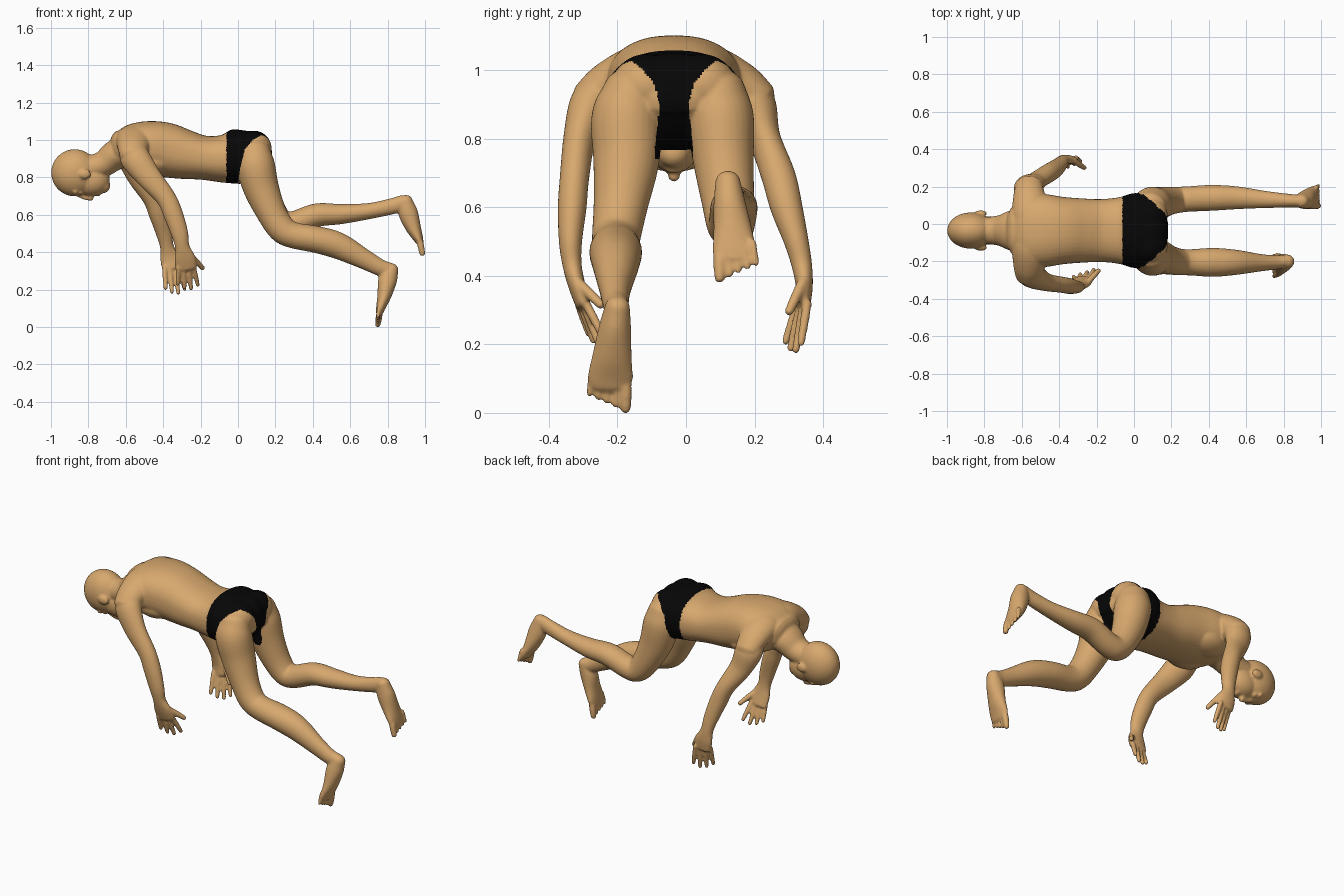
import bpy, bmesh, math
from mathutils import Vector, Matrix

MID = -0.035            # centre line of the trunk in y
bm = bmesh.new()        # all body volumes are gathered here, then fused


def material(name, rgb):
    m = bpy.data.materials.new(name)
    m.diffuse_color = (*rgb, 1)
    return m


def catmull(p, n=5):
    """Smooth a list of (x, y, z, half width, half depth) stations."""
    p = [Vector(q) for q in p]
    p = [2 * p[0] - p[1]] + p + [2 * p[-1] - p[-2]]
    out = []
    for i in range(1, len(p) - 2):
        a, b, c, d = p[i - 1:i + 3]
        for k in range(n):
            t = k / n
            out.append(0.5 * (2 * b + (c - a) * t + (2 * a - 5 * b + 4 * c - d) * t * t
                              + (3 * b - a - 3 * c + d) * t ** 3))
    return out + [p[-2]]


def tube(stations, cap=0.8, square=1.0, sides=28, across=(0, 1, 0)):
    """Loft an oval section along a path with rounded ends; width lies along across."""
    st = catmull(stations)
    pos = [Vector(s[:3]) for s in st]
    rings = []
    for i, s in enumerate(st):
        t = (pos[min(i + 1, len(st) - 1)] - pos[max(i - 1, 0)]).normalized()
        u = Vector(across)
        u = (u - t * u.dot(t)).normalized()
        rings.append((pos[i], t, u, t.cross(u), s[3], s[4]))

    def end(ring, sign):
        c, t, u, v, a, b = ring
        r = min(a, b) * cap
        return [(c + t * sign * r * math.sin(f), t, u, v, a * math.cos(f), b * math.cos(f))
                for f in (0.4, 0.8, 1.15, 1.45)]
    rings = end(rings[0], -1)[::-1] + rings + end(rings[-1], 1)
    loops = []
    for c, t, u, v, a, b in rings:
        loop = []
        for k in range(sides):
            co, si = math.cos(math.tau * k / sides), math.sin(math.tau * k / sides)
            loop.append(bm.verts.new(c + u * a * math.copysign(abs(co) ** square, co)
                                     + v * b * math.copysign(abs(si) ** square, si)))
        loops.append(loop)
    for p, q in zip(loops, loops[1:]):
        for k in range(sides):
            j = (k + 1) % sides
            bm.faces.new((p[k], p[j], q[j], q[k]))
    bm.faces.new(loops[0][::-1])
    bm.faces.new(loops[-1])


def ball(c, r):
    bmesh.ops.create_uvsphere(bm, u_segments=28, v_segments=18, radius=1,
                              matrix=Matrix.Translation(c) @ Matrix.Diagonal((*r, 1)))


def digit(a, b, r):
    """Finger or toe tapering from base a to tip b."""
    a, b = Vector(a), Vector(b)
    tube([(*a, r, r), (*a.lerp(b, 0.5), r, r), (*b, r * 0.85, r * 0.85)], sides=12)


# trunk and neck
tube([(x, MID, z, w, d) for x, z, w, d in (
    (-0.64, 0.965, 0.13, 0.085), (-0.58, 0.965, 0.19, 0.12), (-0.48, 0.96, 0.195, 0.142),
    (-0.38, 0.945, 0.18, 0.146), (-0.28, 0.922, 0.172, 0.132), (-0.18, 0.905, 0.168, 0.118),
    (-0.08, 0.9, 0.178, 0.128), (0.0, 0.912, 0.2, 0.148), (0.06, 0.93, 0.185, 0.132),
    (0.12, 0.955, 0.13, 0.1))], cap=0.55, square=0.86, sides=40)
tube([(-0.8, MID, 0.845, 0.07, 0.07), (-0.72, MID, 0.872, 0.082, 0.07),
      (-0.65, MID, 0.922, 0.11, 0.082), (-0.54, MID, 0.96, 0.13, 0.095)])

# head
ball((-0.873, MID, 0.825), (0.126, 0.097, 0.126))
ball((-0.785, MID, 0.785), (0.1, 0.076, 0.086))
ball((-0.725, MID, 0.757), (0.042, 0.045, 0.042))
tube([(-0.85, MID, 0.705, 0.01, 0.012), (-0.815, MID, 0.695, 0.012, 0.016),
      (-0.785, MID, 0.69, 0.018, 0.016)], sides=14)
ball((-0.748, MID, 0.712), (0.015, 0.027, 0.014))

for s in (-1, 1):
    ball((-0.82, MID + s * 0.092, 0.818), (0.034, 0.016, 0.026))    # ears
    ball((-0.843, MID + s * 0.036, 0.72), (0.014, 0.02, 0.014))     # eyelids
    ball((-0.87, MID + s * 0.036, 0.723), (0.016, 0.034, 0.016))    # brows
    ball((-0.46, MID + s * 0.08, 0.885), (0.13, 0.1, 0.072))        # chest
    ball((0.085, MID + s * 0.08, 0.955), (0.095, 0.1, 0.092))       # buttocks
    tube([(-0.54, MID, 1.0, 0.11, 0.085), (-0.55, MID + s * 0.1, 0.995, 0.105, 0.08),
          (-0.56, MID + s * 0.19, 0.96, 0.085, 0.066),
          (-0.56, MID + s * 0.245, 0.92, 0.072, 0.055)], across=(1, 0, 0))  # shoulders
ball((0.085, MID, 0.955), (0.095, 0.12, 0.095))                     # seat

# arms, shoulder to palm
tube([(-0.56, -0.235, 0.93, 0.065, 0.075), (-0.545, -0.275, 0.895, 0.066, 0.08),
      (-0.475, -0.31, 0.8, 0.048, 0.066), (-0.385, -0.325, 0.69, 0.043, 0.053),
      (-0.345, -0.332, 0.6, 0.042, 0.052), (-0.312, -0.337, 0.5, 0.034, 0.046),
      (-0.298, -0.332, 0.43, 0.028, 0.039), (-0.285, -0.318, 0.37, 0.025, 0.056),
      (-0.277, -0.3, 0.315, 0.022, 0.058)], cap=0.6)
tube([(-0.56, 0.165, 0.93, 0.065, 0.075), (-0.56, 0.2, 0.895, 0.064, 0.08),
      (-0.525, 0.229, 0.8, 0.047, 0.064), (-0.46, 0.27, 0.69, 0.05, 0.051),
      (-0.425, 0.293, 0.6, 0.047, 0.05), (-0.395, 0.322, 0.5, 0.036, 0.043),
      (-0.38, 0.338, 0.43, 0.03, 0.037), (-0.365, 0.345, 0.37, 0.025, 0.052),
      (-0.352, 0.341, 0.315, 0.022, 0.055)], cap=0.6)

# fingers and thumbs
for k, drop in enumerate((0.01, -0.01, -0.005, 0.015)):
    digit((-0.237 - 0.027 * k, -0.292 - 0.007 * k, 0.32),
          (-0.215 - 0.036 * k, -0.243 - 0.013 * k, 0.215 + drop), 0.0135)
    digit((-0.312 - 0.027 * k, 0.354 - 0.009 * k, 0.32),
          (-0.285 - 0.034 * k, 0.335 - 0.015 * k, 0.192 + drop), 0.0135)
digit((-0.25, -0.315, 0.38), (-0.189, -0.248, 0.315), 0.016)
digit((-0.325, 0.34, 0.38), (-0.265, 0.3, 0.295), 0.016)

# legs, hip to ankle
tube([(0.085, -0.158, 0.935, 0.085, 0.09), (0.095, -0.174, 0.86, 0.102, 0.103),
      (0.125, -0.174, 0.74, 0.097, 0.095), (0.18, -0.19, 0.61, 0.08, 0.08),
      (0.235, -0.202, 0.525, 0.072, 0.075), (0.3, -0.205, 0.49, 0.07, 0.07),
      (0.42, -0.205, 0.468, 0.077, 0.072), (0.54, -0.205, 0.433, 0.068, 0.071),
      (0.68, -0.207, 0.36, 0.046, 0.053), (0.76, -0.205, 0.318, 0.038, 0.045),
      (0.805, -0.2, 0.303, 0.035, 0.043)])
tube([(0.085, 0.09, 0.935, 0.085, 0.09), (0.095, 0.1, 0.86, 0.098, 0.103),
      (0.125, 0.109, 0.74, 0.089, 0.095), (0.18, 0.122, 0.62, 0.077, 0.078),
      (0.235, 0.129, 0.555, 0.07, 0.07), (0.3, 0.134, 0.555, 0.068, 0.065),
      (0.42, 0.14, 0.598, 0.069, 0.063), (0.55, 0.14, 0.604, 0.061, 0.054),
      (0.7, 0.131, 0.62, 0.046, 0.043), (0.82, 0.125, 0.645, 0.037, 0.043),
      (0.88, 0.123, 0.662, 0.034, 0.044)])

# feet, heel to ball
tube([(0.82, -0.2, 0.308, 0.037, 0.039), (0.8, -0.207, 0.25, 0.047, 0.05),
      (0.783, -0.215, 0.17, 0.057, 0.038), (0.765, -0.22, 0.11, 0.066, 0.026),
      (0.757, -0.22, 0.08, 0.062, 0.02)], cap=0.9)
tube([(0.895, 0.122, 0.673, 0.037, 0.039), (0.91, 0.127, 0.61, 0.047, 0.052),
      (0.936, 0.136, 0.535, 0.056, 0.042), (0.963, 0.141, 0.475, 0.064, 0.027),
      (0.973, 0.141, 0.452, 0.06, 0.02)], cap=0.9)

# toes, the big toe on the inner side
for k in range(5):
    r = 0.018 if k == 0 else 0.0115
    rise = 0.011 * k
    shift = 0.0255 * k + (0.004 if k else 0)
    digit((0.757, -0.176 - shift * 0.9, 0.075 + rise), (0.747, -0.176 - shift, 0.011 + rise), r)
    digit((0.973, 0.098 + shift * 0.9, 0.455 + rise), (0.986, 0.098 + shift, 0.391 + rise), r)

# fuse every volume into one smooth skin
bmesh.ops.recalc_face_normals(bm, faces=bm.faces)
mesh = bpy.data.meshes.new("body")
bm.to_mesh(mesh)
bm.free()
body = bpy.data.objects.new("body", mesh)
bpy.context.collection.objects.link(body)
remesh = body.modifiers.new("fuse", 'REMESH')
remesh.mode = 'VOXEL'
remesh.voxel_size = 0.0062
soften = body.modifiers.new("soften", 'SMOOTH')
soften.factor = 0.5
soften.iterations = 6
fused = bpy.data.meshes.new_from_object(body.evaluated_get(bpy.context.evaluated_depsgraph_get()))
body.modifiers.clear()
body.data = fused
fused.name = "body"
fused.materials.clear()
fused.materials.append(material("skin", (0.68, 0.39, 0.155)))
fused.materials.append(material("black_cloth", (0.002, 0.002, 0.002)))


def ramp(v, pts):
    """Piecewise linear lookup."""
    if v <= pts[0][0]:
        return pts[0][1]
    for (a, fa), (b, fb) in zip(pts, pts[1:]):
        if v <= b:
            return fa + (fb - fa) * (v - a) / (b - a)
    return pts[-1][1]


# briefs: everything behind the waistband except the two leg openings
LEG_EDGE = ((0.76, -0.002), (0.85, 0.012), (0.95, 0.036), (1.0, 0.08), (1.03, 0.13))
SEAT = ((0.78, 0.055), (0.9, 0.042), (0.96, 0.058), (1.0, 0.09), (1.025, 0.12), (1.045, 0.17))
for p in fused.polygons:
    x, y, z = p.center
    inside = -0.062 < x < 0.22 and z > 0.74
    covered = x < ramp(z, LEG_EDGE) or abs(y - MID) < ramp(z, SEAT)
    p.material_index = int(inside and covered)
    p.use_smooth = True
